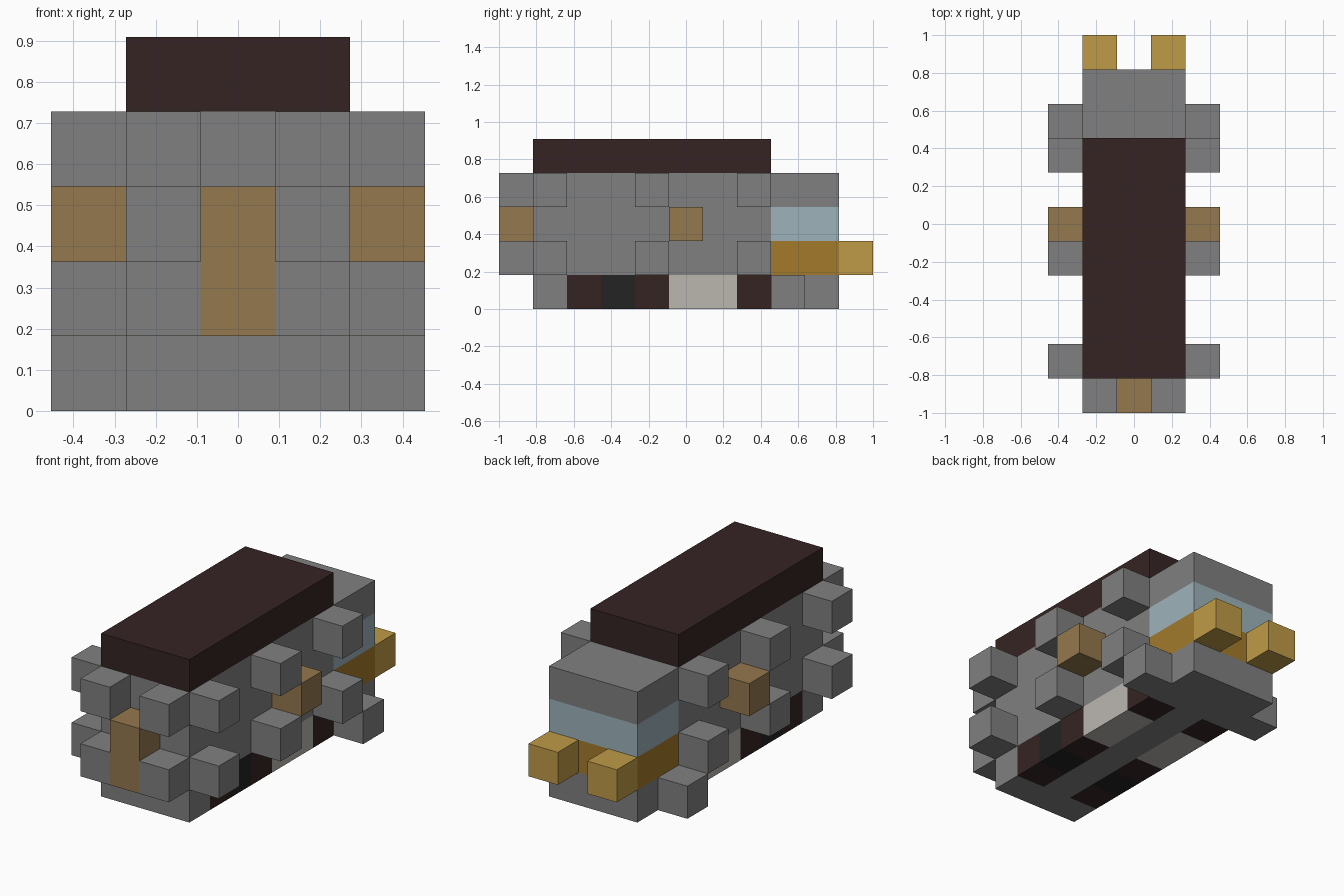
import bpy
import bmesh

U = 2 / 11  # one block

cube = bpy.data.objects.get("Cube")
if cube:
    bpy.data.objects.remove(cube, do_unlink=True)


def material(name, rgb):
    """Flat material from 8-bit display values."""
    lin = [((c / 255 + 0.055) / 1.055) ** 2.4 for c in rgb] + [1]
    m = bpy.data.materials.new(name)
    m.use_nodes = True
    m.diffuse_color = lin
    bsdf = m.node_tree.nodes["Principled BSDF"]
    bsdf.inputs["Base Color"].default_value = lin
    bsdf.inputs["Roughness"].default_value = 0.9
    return m


GREY = material("grey", (128, 128, 128))
TAN = material("tan", (148, 120, 78))
BROWN = material("dark brown", (54, 36, 36))
BLACK = material("black", (35, 35, 35))
PALE = material("pale stone", (187, 183, 176))
BLUE = material("window blue", (157, 179, 187))
OCHRE = material("ochre", (163, 123, 43))
GOLD = material("gold", (191, 155, 70))


def block(name, mat, x, y, z):
    """Box over block ranges (start, end); x counts from the centre line, y from the front."""
    lo = (x[0] * U, -1 + y[0] * U, z[0] * U)
    hi = (x[1] * U, -1 + y[1] * U, z[1] * U)
    bm = bmesh.new()
    bmesh.ops.create_cube(bm, size=1)
    for v in bm.verts:
        v.co = [lo[i] if v.co[i] < 0 else hi[i] for i in range(3)]
    mesh = bpy.data.meshes.new(name)
    bm.to_mesh(mesh)
    bm.free()
    mesh.materials.append(mat)
    obj = bpy.data.objects.new(name, mesh)
    bpy.context.collection.objects.link(obj)
    return obj


def pair(name, mat, x, y, z):
    """The same block on both sides."""
    block("left_" + name, mat, x, y, z)
    block("right_" + name, mat, (-x[1], -x[0]), y, z)


FULL = (-1.5, 1.5)
MID = (-0.5, 0.5)
INNER = (0.5, 1.5)
OUTER = (1.5, 2.5)

# Chassis: ends joined by a central spine
block("front_chassis", GREY, FULL, (1, 2), (0, 1))
block("chassis_spine", GREY, MID, (2, 8), (0, 1))
block("rear_chassis", GREY, FULL, (8, 10), (0, 1))

# Lower side panels between the chassis ends
pair("front_panel", BROWN, INNER, (2, 3), (0, 1))
pair("black_panel", BLACK, INNER, (3, 4), (0, 1))
pair("middle_panel", BROWN, INNER, (4, 5), (0, 1))
pair("pale_panel", PALE, INNER, (5, 7), (0, 1))
pair("rear_panel", BROWN, INNER, (7, 8), (0, 1))

# Main body, banded rear and roof
block("body", GREY, FULL, (1, 8), (1, 4))
block("rear_ochre_band", OCHRE, FULL, (8, 10), (1, 2))
block("rear_window_band", BLUE, FULL, (8, 10), (2, 3))
block("rear_top", GREY, FULL, (8, 10), (3, 4))
block("roof", BROWN, FULL, (1, 8), (4, 5))

# Studs on the sides and front
for level, z in (("lower", 1), ("upper", 3)):
    for place, y in (("front", 1), ("middle", 4), ("rear", 7)):
        pair(f"{level}_{place}_side_stud", GREY, OUTER, (y, y + 1), (z, z + 1))
    pair(f"{level}_front_stud", GREY, INNER, (0, 1), (z, z + 1))
pair("base_side_stud", GREY, OUTER, (8, 9), (0, 1))
pair("tan_side_stud", TAN, OUTER, (5, 6), (2, 3))
block("front_pillar", TAN, MID, (0, 1), (1, 3))

# Rear lamps
pair("rear_lamp", GOLD, INNER, (10, 11), (1, 2))
